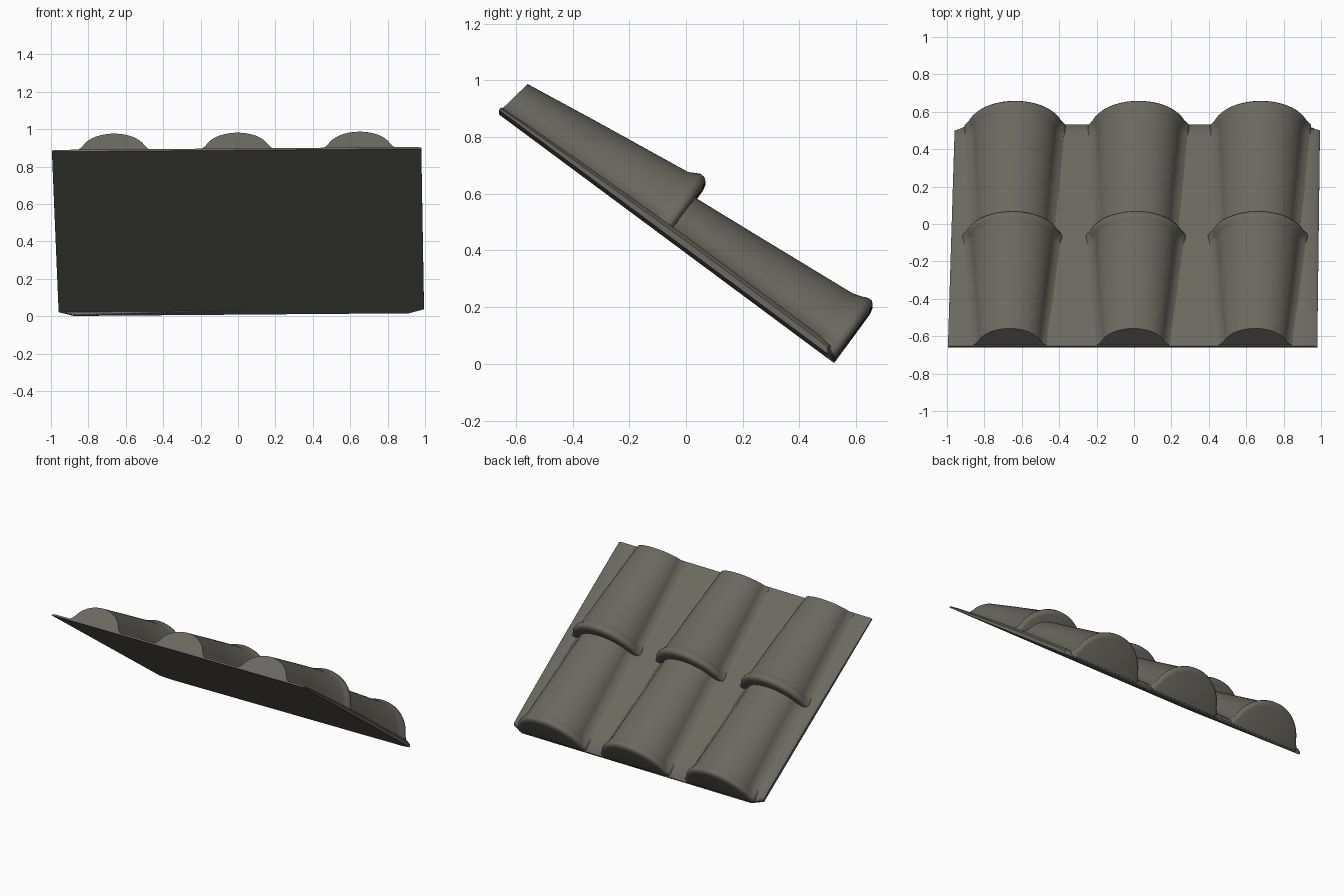
import bpy, bmesh, math

if "Cube" in bpy.data.objects:
    bpy.data.objects.remove(bpy.data.objects["Cube"])

clay = bpy.data.materials.new("dark_grey_clay")
clay.diffuse_color = (0.145, 0.142, 0.117, 1)
clay.use_nodes = True
clay.node_tree.nodes["Principled BSDF"].inputs["Base Color"].default_value = clay.diffuse_color


def place(x, u, n):
    """x across, u down the slope, n above the underside of the sheet."""
    return (x, -0.66 + 0.803 * u + 0.596 * n,
            0.888 - 0.596 * u + 0.803 * n + 0.008 * x)


def loft(name, sections, angle=40):
    bm = bmesh.new()
    rings = [[bm.verts.new(place(*p)) for p in s] for s in sections]
    for a, b in zip(rings, rings[1:]):
        for i in range(len(a)):
            j = (i + 1) % len(a)
            bm.faces.new((a[i], a[j], b[j], b[i]))
    bm.faces.new(rings[0])
    bm.faces.new(rings[-1][::-1])
    bmesh.ops.recalc_face_normals(bm, faces=bm.faces[:])
    me = bpy.data.meshes.new(name)
    bm.to_mesh(me)
    bm.free()
    me.materials.append(clay)
    ob = bpy.data.objects.new(name, me)
    bpy.context.collection.objects.link(ob)
    bpy.ops.object.select_all(action='DESELECT')
    ob.select_set(True)
    bpy.context.view_layer.objects.active = ob
    bpy.ops.object.shade_smooth_by_angle(angle=math.radians(angle))
    return ob


def thickness(u):
    return 0.015 + 0.023 * min(u / 0.8, 1)


# Backing sheet: thin at the top edge, rounded off at the bottom edge
sheet = []
for u, t, cut in ((0, 0.012, 0), (0.1, 0.018, 0), (0.4, 0.027, 0), (0.8, 0.036, 0),
                  (1.38, 0.036, 0), (1.44, 0.03, 0.01), (1.475, 0.012, 0.035)):
    l, r = -0.995 + 0.025 * u, 0.98 + 0.01 * u
    sheet.append([(l, u - cut, 0), (l, u - cut, t * 0.6), (l + 0.02, u - cut, t),
                  (l + 0.08, u, t), (r - 0.08, u, t), (r - 0.02, u - cut, t),
                  (r, u - cut, t * 0.6), (r, u - cut, 0),
                  (r - 0.08, u, 0), (l + 0.08, u, 0)])
loft("backing_sheet", sheet)


# Tapered barrel tiles: station = (u, half width, height, foot flare, end slant)
UPPER = [(0.004, 0.175, 0.136, 0.02, 0.16), (0.3, 0.2, 0.175, 0.03, 0),
         (0.665, 0.23, 0.224, 0.03, 0), (0.685, 0.238, 0.235, 0.025, 0),
         (0.702, 0.252, 0.245, 0.015, 0), (0.722, 0.258, 0.244, 0.01, 0),
         (0.735, 0.25, 0.233, 0.01, 0), (0.74, 0.235, 0.212, 0.005, 0)]
LOWER = [(0.69, 0.2, 0.162, 0.025, 0), (1.0, 0.215, 0.19, 0.03, 0),
         (1.385, 0.235, 0.226, 0.03, 0), (1.415, 0.243, 0.235, 0.025, 0),
         (1.44, 0.255, 0.246, 0.015, 0), (1.457, 0.257, 0.246, 0.012, 0),
         (1.468, 0.25, 0.234, 0.01, 0), (1.473, 0.235, 0.212, 0.005, 0)]


def tile_section(c0, u, w, h, flare, slant, steps=28):
    c = c0 + 0.02 * u
    t = thickness(u)
    pts = [(w + flare, 0.006), (w + flare, t * 0.9), (w + flare * 0.35, t + 0.008)]
    start = math.asin(min(0.9, (t + 0.03) / h))
    for i in range(steps + 1):
        a = start + (math.pi - 2 * start) * i / steps
        pts.append((w * math.cos(a), h * math.sin(a)))
    pts += [(-x, n) for x, n in pts[2::-1]]
    return [(c + x, u + slant * n, n) for x, n in pts]


for col, c0 in zip(("left", "middle", "right"), (-0.665, -0.005, 0.648)):
    for row, stations in (("upper", UPPER), ("lower", LOWER)):
        loft(f"{row}_tile_{col}", [tile_section(c0, *s) for s in stations], 50)
